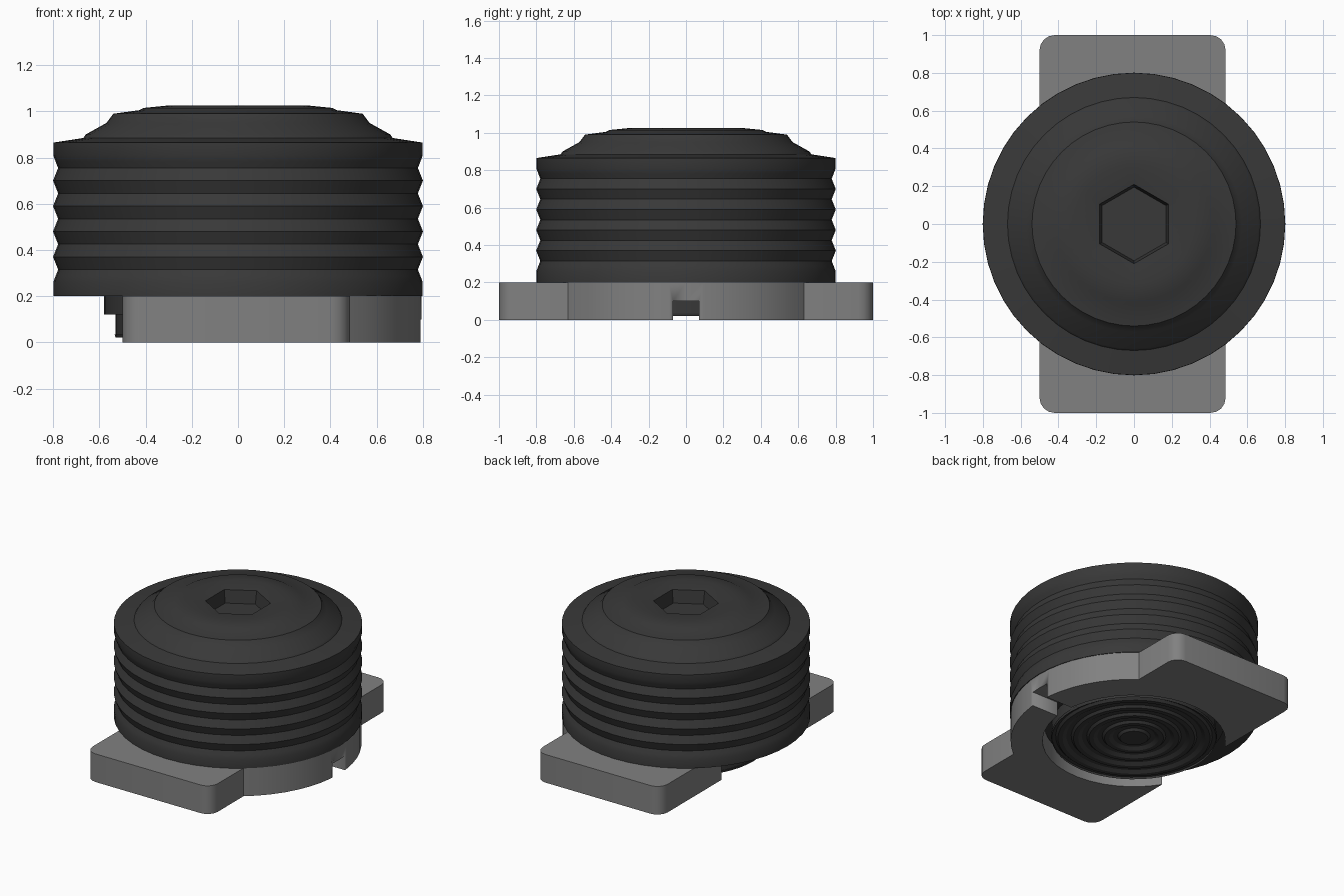
import bpy, bmesh, math

if "Cube" in bpy.data.objects:
    bpy.data.objects.remove(bpy.data.objects["Cube"])

SEG = 48


def material(name, v):
    m = bpy.data.materials.new(name)
    m.diffuse_color = (v, v, v, 1)
    m.use_nodes = True
    m.node_tree.nodes["Principled BSDF"].inputs["Base Color"].default_value = m.diffuse_color
    return m


def add_object(bm, name, mat, angle):
    bmesh.ops.recalc_face_normals(bm, faces=bm.faces)
    me = bpy.data.meshes.new(name)
    bm.to_mesh(me)
    bm.free()
    ob = bpy.data.objects.new(name, me)
    bpy.context.collection.objects.link(ob)
    me.materials.append(mat)
    bpy.ops.object.select_all(action='DESELECT')
    ob.select_set(True)
    bpy.context.view_layer.objects.active = ob
    bpy.ops.object.shade_smooth_by_angle(angle=math.radians(angle))
    return ob


def hex_radius(r, a):
    # distance to a hexagon with a corner on the +y axis
    d = (a - math.pi / 2) % (math.pi / 3) - math.pi / 6
    return r * math.cos(math.pi / 6) / math.cos(d)


def lathe(name, profile, mat):
    # profile entries: (radius, height, is_hexagonal)
    bm = bmesh.new()
    rings = []
    for r, z, hexed in profile:
        ring = []
        for i in range(SEG):
            a = math.tau * i / SEG
            q = hex_radius(r, a) if hexed else r
            ring.append(bm.verts.new((q * math.cos(a), q * math.sin(a), z)))
        rings.append(ring)
    for lo, hi in zip(rings, rings[1:]):
        for i in range(SEG):
            j = (i + 1) % SEG
            bm.faces.new((lo[i], lo[j], hi[j], hi[i]))
    bm.faces.new(rings[0][::-1])
    bm.faces.new(rings[-1])
    return add_object(bm, name, mat, 28)


def arc(cx, cy, r, a0, a1, n):
    pts = []
    for i in range(n + 1):
        a = math.radians(a0 + (a1 - a0) * i / n)
        pts.append((cx + r * math.cos(a), cy + r * math.sin(a)))
    return pts


dark = material("dark_rubber", 0.04)
grey = material("grey_metal", 0.22)

# Ribbed knob: concentric grooves underneath, stepped hub, ribs, domed top, hex socket
profile = []
for k in range(5):
    r = 0.06 + 0.1 * k
    profile += [(r, 0.02, False), (r + 0.03, 0.02, False),
                (r + 0.045, 0.035, False), (r + 0.075, 0.035, False)]
profile += [(0.53, 0.02, False), (0.53, 0.12, False), (0.58, 0.12, False),
            (0.58, 0.2, False), (0.80, 0.2, False), (0.80, 0.26, False)]
for k in range(1, 20):
    z = 0.26 + 0.55 * k / 20
    profile.append((0.79 + 0.011 * math.cos(math.tau * 5 * k / 20), z, False))
profile += [(0.80, 0.81, False), (0.80, 0.865, False), (0.67, 0.885, False),
            (0.66, 0.90, False), (0.57, 0.95, False), (0.54, 0.99, False),
            (0.43, 1.005, False), (0.41, 1.015, False), (0.31, 1.025, False),
            (0.21, 1.01, True), (0.195, 0.92, True)]
lathe("ribbed_knob", profile, dark)

# Base plate: two rounded tabs joined by a half ring on the +x side
X0, X1, R_IN, R_OUT, C = -0.5, 0.485, 0.59, 0.795, 0.08
a_in = math.degrees(math.acos(X0 / R_IN))
a_out = math.degrees(math.acos(X1 / R_OUT))
outline = arc(0, 0, R_IN, a_in, -a_in, 32)
outline += arc(X0 + C, -1 + C, C, 180, 270, 4)
outline += arc(X1 - C, -1 + C, C, 270, 360, 4)
outline += arc(0, 0, R_OUT, -a_out, a_out, 16)
outline += arc(X1 - C, 1 - C, C, 0, 90, 4)
outline += arc(X0 + C, 1 - C, C, 90, 180, 4)
bm = bmesh.new()
face = bm.faces.new([bm.verts.new((x, y, 0)) for x, y in outline])
top = bmesh.ops.extrude_face_region(bm, geom=[face])
for v in top["geom"]:
    if isinstance(v, bmesh.types.BMVert):
        v.co.z = 0.2
base = add_object(bm, "base_plate", grey, 30)

# Small notch through the half ring
bm = bmesh.new()
bmesh.ops.create_cube(bm, size=1)
for v in bm.verts:
    v.co = (0.7 + v.co.x * 0.4, v.co.y * 0.14, v.co.z * 0.2)
cutter = add_object(bm, "notch_cutter", grey, 30)
cutter.hide_render = True
mod = base.modifiers.new("notch", 'BOOLEAN')
mod.operation = 'DIFFERENCE'
mod.solver = 'EXACT'
mod.object = cutter
bpy.ops.object.select_all(action='DESELECT')
base.select_set(True)
bpy.context.view_layer.objects.active = base
bpy.ops.object.modifier_move_to_index(modifier="notch", index=0)
bpy.ops.object.modifier_apply(modifier="notch")
bpy.data.objects.remove(cutter)
